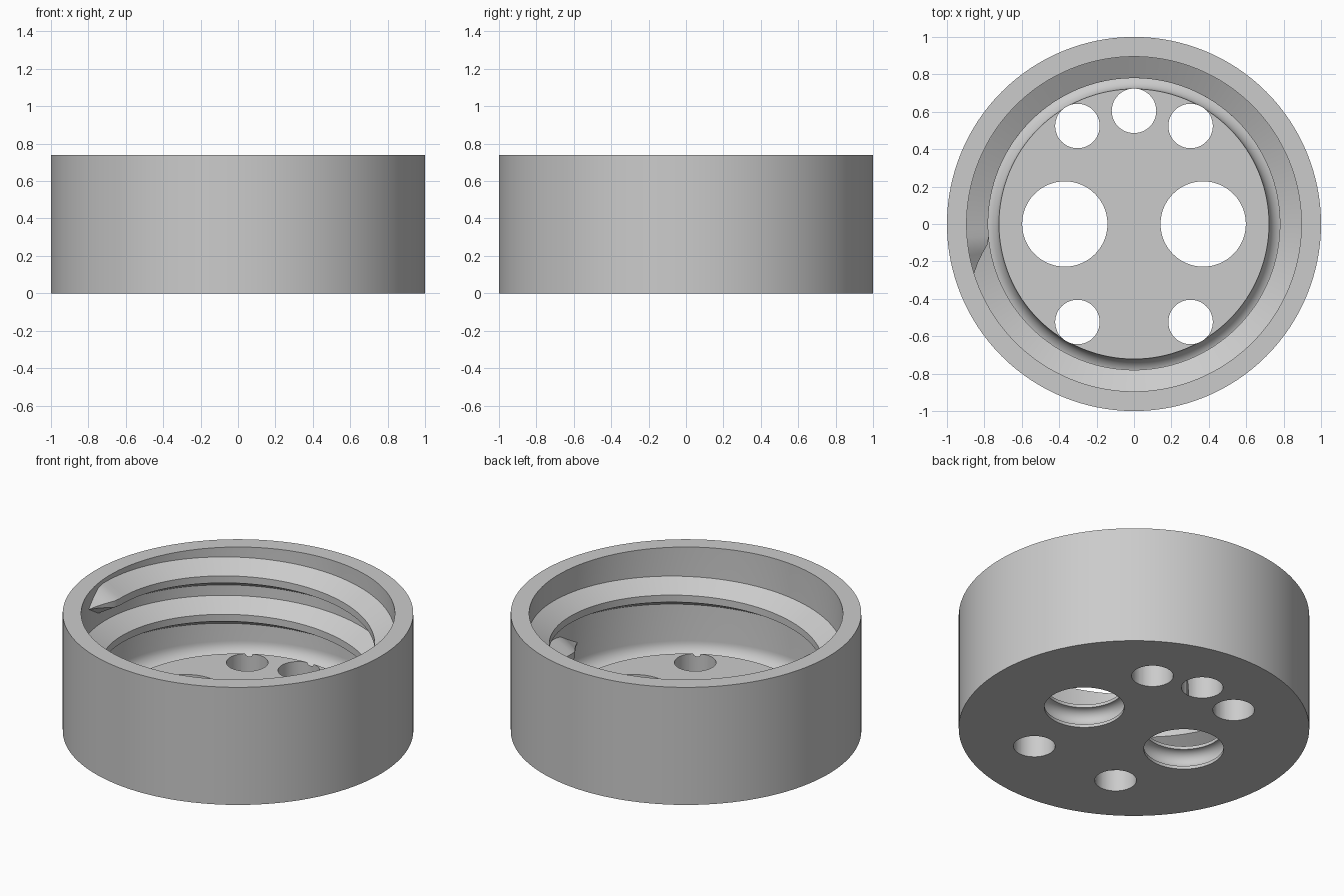
import bpy, bmesh
from math import sin, cos, pi, radians

if "Cube" in bpy.data.objects:
    bpy.data.objects.remove(bpy.data.objects["Cube"], do_unlink=True)

grey = bpy.data.materials.new("plain grey")
grey.use_nodes = True
colour = (0.6, 0.6, 0.6, 1)
grey.diffuse_color = colour
grey.node_tree.nodes["Principled BSDF"].inputs["Base Color"].default_value = colour

HEIGHT, FLOOR = 0.74, 0.15
BORE, CREST = 0.895, 0.78


def make_object(name, bm):
    bmesh.ops.recalc_face_normals(bm, faces=bm.faces[:])
    mesh = bpy.data.meshes.new(name)
    bm.to_mesh(mesh)
    bm.free()
    mesh.materials.append(grey)
    obj = bpy.data.objects.new(name, mesh)
    bpy.context.collection.objects.link(obj)
    return obj


def lathe(name, profile, steps, closed):
    """Turn an (r, z) profile about z; open profiles get flat end caps."""
    bm = bmesh.new()
    rings = [[bm.verts.new((r * cos(2 * pi * i / steps), r * sin(2 * pi * i / steps), z))
              for i in range(steps)] for r, z in profile]
    for k in range(len(rings) - (0 if closed else 1)):
        a, b = rings[k], rings[(k + 1) % len(rings)]
        for i in range(steps):
            j = (i + 1) % steps
            bm.faces.new((a[i], a[j], b[j], b[i]))
    if not closed:
        bm.faces.new(rings[0])
        bm.faces.new(rings[-1])
    return make_object(name, bm)


def arc(r, z, radius, start, end, steps=16):
    angles = [radians(start + (end - start) * i / steps) for i in range(steps + 1)]
    return [(r + radius * cos(a), z + radius * sin(a)) for a in angles]


# Cap body: solid floor with a round groove around its edge, and a tall wall
groove = arc((0.722 + BORE) / 2, FLOOR, (BORE - 0.722) / 2, 360, 180)
body = lathe("cap_body", [(0.001, 0), (1, 0), (1, HEIGHT), (BORE, HEIGHT)]
             + groove + [(0.001, FLOOR)], 128, True)

# Hole cutters: two large holes with an inner round groove, five small plain ones
large = [(0.228, -0.1)] + arc(0.228, FLOOR / 2, 0.055, -90, 90) + [(0.228, 0.3)]
small = [(0.119, -0.1), (0.119, 0.3)]
cutters = []
for side in (-1, 1):
    cutter = lathe("large_hole_cutter", large, 64, False)
    cutter.location.x = side * 0.37
    cutters.append(cutter)
for degrees in (60, 90, 120, 240, 300):
    cutter = lathe("small_hole_cutter", small, 48, False)
    a = radians(degrees)
    cutter.location = (0.605 * cos(a), 0.605 * sin(a), 0)
    cutters.append(cutter)
for cutter in cutters:
    cutter.hide_render = True
    cut = body.modifiers.new("hole", 'BOOLEAN')
    cut.object, cut.operation, cut.solver = cutter, 'DIFFERENCE', 'EXACT'

# Bake the holes into the body and drop the cutters
bpy.context.view_layer.update()
graph = bpy.context.evaluated_depsgraph_get()
body.modifiers.update() if hasattr(body.modifiers, "update") else None
baked = bpy.data.meshes.new_from_object(body.evaluated_get(graph))
body.modifiers.clear()
body.data = baked
for cutter in cutters:
    bpy.data.objects.remove(cutter, do_unlink=True)

# Inner thread: a trapezoid swept up a helix, fading into the wall at both ends
PITCH, START, END, FADE = 0.242, -1, 547, 10
bm = bmesh.new()
sections = []
steps = 186
for i in range(steps + 1):
    deg = START - FADE + (END - START + 2 * FADE) * i / steps
    over = max(START - deg, deg - END, 0) / FADE
    size = max(1 - over, 0.02)
    z = 0.262 + PITCH * deg / 360
    crest = BORE - (BORE - CREST) * size
    a = radians(deg)
    outline = [(BORE + 0.02, 0.088 * size), (BORE, 0.088 * size), (crest, 0.022 * size),
               (crest, -0.022 * size), (BORE, -0.088 * size), (BORE + 0.02, -0.088 * size)]
    sections.append([bm.verts.new((r * cos(a), r * sin(a), z + h)) for r, h in outline])
for a, b in zip(sections, sections[1:]):
    for k in range(6):
        n = (k + 1) % 6
        bm.faces.new((a[k], a[n], b[n], b[k]))
bm.faces.new(sections[0])
bm.faces.new(sections[-1])
thread = make_object("inner_thread", bm)

# Smooth round surfaces, crisp edges
for obj in (body, thread):
    bpy.ops.object.select_all(action='DESELECT')
    obj.select_set(True)
    bpy.context.view_layer.objects.active = obj
    bpy.ops.object.shade_smooth_by_angle(angle=radians(25))
